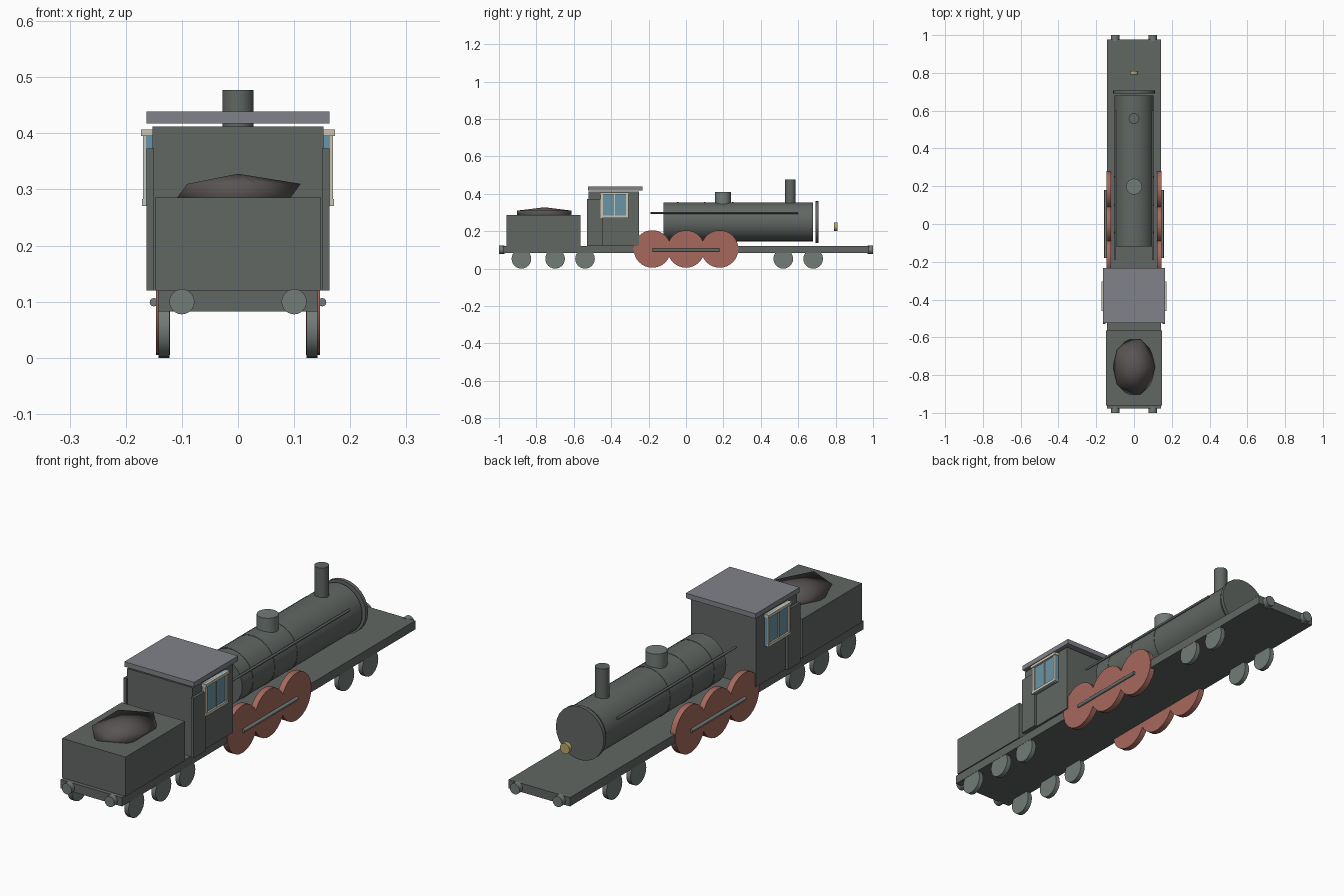
import bpy, math

if "Cube" in bpy.data.objects:
    bpy.data.objects.remove(bpy.data.objects["Cube"])

PI2 = math.pi / 2


def material(name, rgb):
    m = bpy.data.materials.new(name)
    m.diffuse_color = (*rgb, 1)
    m.use_nodes = True
    m.node_tree.nodes["Principled BSDF"].inputs["Base Color"].default_value = m.diffuse_color
    return m


DARK = material("dark_paint", (0.12, 0.135, 0.125))
IRON = material("iron", (0.17, 0.20, 0.185))
ROOF = material("roof_grey", (0.22, 0.225, 0.25))
RED = material("wheel_red", (0.38, 0.14, 0.107))
CREAM = material("cream", (0.60, 0.56, 0.47))
GLASS = material("glass", (0.14, 0.30, 0.38))
BRASS = material("brass", (0.48, 0.40, 0.15))
COAL = material("coal", (0.10, 0.09, 0.087))


def finish(name, mat):
    ob = bpy.context.object
    ob.name = name
    ob.data.materials.append(mat)
    return ob


def box(name, x, y, z, mat):
    """Box from (min, max) ranges."""
    bpy.ops.mesh.primitive_cube_add(
        size=1, location=[(a + b) / 2 for a, b in (x, y, z)])
    ob = finish(name, mat)
    ob.scale = [b - a for a, b in (x, y, z)]
    bpy.ops.object.transform_apply(location=False, rotation=False, scale=True)
    return ob


def cyl(name, loc, r, depth, axis, mat, sides=32):
    rot = {'X': (0, PI2, 0), 'Y': (PI2, 0, 0), 'Z': (0, 0, 0)}[axis]
    bpy.ops.mesh.primitive_cylinder_add(
        vertices=sides, radius=r, depth=depth, location=loc, rotation=rot)
    ob = finish(name, mat)
    bpy.ops.object.shade_smooth_by_angle(angle=math.radians(35))
    return ob


def side_box(name, s, x, y, z, mat):
    box(name, sorted((s * x[0], s * x[1])), y, z, mat)


# running frame and tender
box("frame", (-0.143, 0.143), (-0.978, 0.978), (0.083, 0.12), DARK)
box("tender", (-0.148, 0.148), (-0.961, -0.564), (0.12, 0.286), DARK)

# coal heap: faceted stretched ball sunk in the tender
bpy.ops.mesh.primitive_ico_sphere_add(
    subdivisions=1, radius=1, location=(0, -0.757, 0.2955))
coal = finish("coal_heap", COAL)
coal.scale = (0.125, 0.171, 0.0325)
bpy.ops.object.transform_apply(location=False, rotation=False, scale=True)
bpy.ops.object.shade_smooth()

# cab and roof
box("cab", (-0.152, 0.152), (-0.522, -0.25), (0.12, 0.412), DARK)
box("cab_roof", (-0.163, 0.163), (-0.525, -0.232), (0.418, 0.439), ROOF)

# boiler with bands and front plate
cyl("boiler", (0, 0.28, 0.25), 0.104, 0.80, 'Y', DARK)
for y in (-0.045, 0.10, 0.25):
    cyl("boiler_band", (0, y, 0.25), 0.1055, 0.008, 'Y', DARK)
cyl("smokebox_front", (0, 0.70, 0.25), 0.112, 0.016, 'Y', DARK, 24)
cyl("chimney", (0, 0.558, 0.4085), 0.028, 0.137, 'Z', DARK)
cyl("steam_dome", (0, 0.198, 0.371), 0.042, 0.076, 'Z', IRON)
cyl("head_lamp", (0, 0.80, 0.224), 0.022, 0.018, 'Y', BRASS)

for s in (-1, 1):
    # entrance panels at the back of the cab
    side_box("cab_door", s, (0.15, 0.163), (-0.529, -0.447), (0.12, 0.373), DARK)

    # cab window: glass, surround, mullion and hood
    y0, y1, z0, z1 = -0.457, -0.307, 0.271, 0.407
    side_box("window_glass", s, (0.15, 0.164), (y0, y1), (z0, z1), GLASS)
    for ya, yb in ((y0, y0 + 0.013), (y1 - 0.013, y1)):
        side_box("window_post", s, (0.15, 0.169), (ya, yb), (z0, z1), CREAM)
    side_box("window_mullion", s, (0.15, 0.167), (-0.384, -0.38), (z0, z1), CREAM)
    side_box("window_sill", s, (0.15, 0.171), (y0, y1), (z0, z0 + 0.012), CREAM)
    side_box("window_hood", s, (0.15, 0.173), (y0 - 0.003, y1 + 0.003),
             (z1 - 0.012, z1), CREAM)

    # handrail along the boiler
    cyl("handrail", (s * 0.099, 0.205, 0.298), 0.005, 0.79, 'Y', DARK, 12)

    # driving wheels and coupling rod
    for y in (-0.18, 0, 0.18):
        cyl("driving_wheel", (s * 0.134, y, 0.105), 0.1, 0.025, 'X', RED)
    cyl("coupling_rod", (s * 0.150, 0, 0.099), 0.0075, 0.36, 'Y', IRON, 12)

    # carrying wheels
    for y in (-0.88, -0.70, -0.54, 0.52, 0.68):
        cyl("small_wheel", (s * 0.132, y, 0.0525), 0.0525, 0.02, 'X', IRON, 24)

    # buffers at both ends
    for e in (-1, 1):
        cyl("buffer", (s * 0.1, e * 0.985, 0.1), 0.0225, 0.03, 'Y', IRON, 24)
